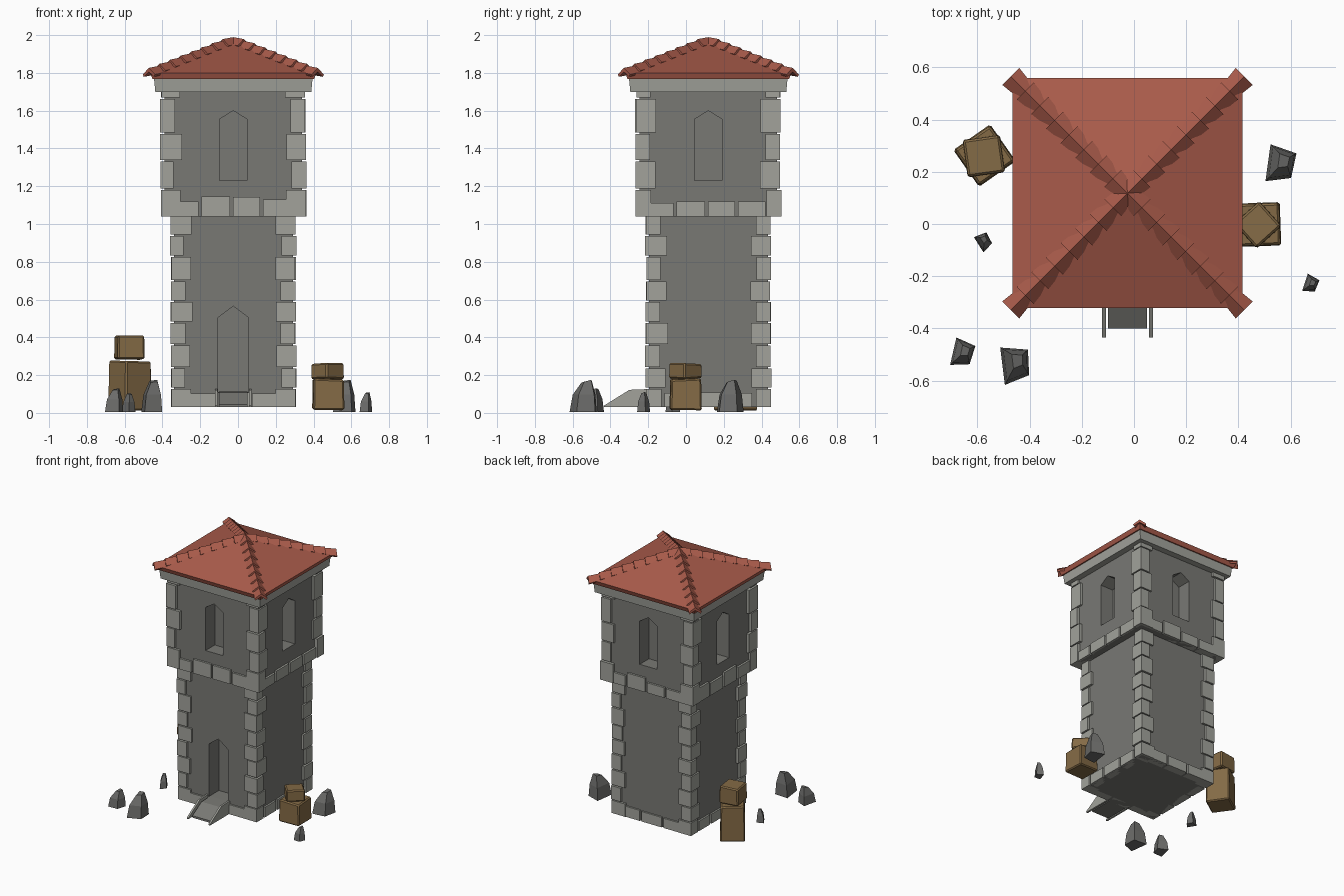
import bpy, bmesh, random
from math import pi, radians, atan2, hypot
from mathutils import Matrix, Vector

if "Cube" in bpy.data.objects:
    bpy.data.objects.remove(bpy.data.objects["Cube"])

random.seed(4)
CX, CY = -0.025, 0.118          # tower axis


def mat(name, rgb):
    m = bpy.data.materials.new(name)
    m.diffuse_color = (*rgb, 1)
    m.use_nodes = True
    m.node_tree.nodes["Principled BSDF"].inputs["Base Color"].default_value = m.diffuse_color
    return m


WALL = mat("wall_stone", (0.19, 0.19, 0.175))
TRIM = mat("trim_stone", (0.36, 0.365, 0.33))
ROOF = mat("roof_tile", (0.40, 0.105, 0.07))
WOOD = mat("wood", (0.23, 0.145, 0.06))
ROCK = mat("rock", (0.15, 0.15, 0.145))


def finish(name, bm, material):
    bmesh.ops.recalc_face_normals(bm, faces=bm.faces)
    me = bpy.data.meshes.new(name)
    bm.to_mesh(me)
    bm.free()
    ob = bpy.data.objects.new(name, me)
    bpy.context.collection.objects.link(ob)
    if material:
        me.materials.append(material)
    return ob


def side(k):
    return Matrix.Translation((CX, CY, 0)) @ Matrix.Rotation(k * pi / 2, 4, 'Z')


def loft(bm, rings, M=Matrix()):
    """Closed solid through rings that have equal point counts."""
    vs = [[bm.verts.new(M @ Vector(p)) for p in r] for r in rings]
    n = len(rings[0])
    for a, b in zip(vs, vs[1:]):
        for i in range(n):
            j = (i + 1) % n
            bm.faces.new((a[i], a[j], b[j], b[i]))
    bm.faces.new(vs[0][::-1])
    bm.faces.new(vs[-1])


def square(h, z):
    return [(-h, -h, z), (h, -h, z), (h, h, z), (-h, h, z)]


def box(bm, x0, x1, y0, y1, z0, z1, M=Matrix()):
    loft(bm, [[(x0, y0, z), (x1, y0, z), (x1, y1, z), (x0, y1, z)] for z in (z0, z1)], M)


def arch(bm, w, z0, z1, z2, half, depth, M):
    pts = [(-w, z0), (w, z0), (w, z1), (0, z2), (-w, z1)]
    loft(bm, [[(x, y, z) for x, z in pts] for y in (-half - 0.1, -half + depth)], M)


def wall(name, half, z0, z1, cutter_bm):
    bm = bmesh.new()
    loft(bm, [square(half, z0), square(half, z1)], side(0))
    ob = finish(name, bm, WALL)
    cut = finish(name + "_cutter", cutter_bm, WALL)
    cut.hide_render = True
    mod = ob.modifiers.new("openings", 'BOOLEAN')
    mod.operation, mod.solver, mod.object = 'DIFFERENCE', 'EXACT', cut
    dg = bpy.context.evaluated_depsgraph_get()
    me = bpy.data.meshes.new_from_object(ob.evaluated_get(dg))
    ob.modifiers.clear()
    ob.data = me
    bpy.data.objects.remove(cut)


# walls with recessed door and windows
c = bmesh.new()
arch(c, 0.08, 0.11, 0.505, 0.565, 0.315, 0.12, side(0))
wall("lower_wall", 0.315, 0.03, 1.05, c)
c = bmesh.new()
for k in range(4):
    arch(c, 0.072, 1.23, 1.555, 1.6, 0.365, 0.11, side(k))
wall("upper_wall", 0.365, 1.04, 1.71, c)


# corner stones, alternating long and short on each face
def quoins(name, half, levels):
    bm = bmesh.new()
    for k in range(4):
        for i, (z0, z1) in enumerate(zip(levels, levels[1:])):
            a, b = (0.108, 0.078) if (i + k) % 2 == 0 else (0.075, 0.105)
            a += random.uniform(-.008, .008)
            h = half + random.uniform(-.006, .002)
            box(bm, -h, -h + a, -h, -h + b, z0 + 0.004, z1 - 0.004, side(k))
    finish(name, bm, TRIM)


quoins("lower_corner_stones", 0.333, [.026, .13, .24, .36, .48, .59, .70, .83, .94, 1.044])
quoins("upper_corner_stones", 0.385, [1.036, 1.185, 1.335, 1.48, 1.665, 1.704])


# rows of stones along the foot of each storey
def course(name, half, z0, z1, edges, jitter):
    bm = bmesh.new()
    for k in range(4):
        for a, b in zip(edges, edges[1:]):
            box(bm, a + 0.008, b - 0.008, -half, -half + 0.06, z0,
                z1 + random.uniform(-jitter, jitter), side(k))
    finish(name, bm, TRIM)


course("base_stones", 0.328, 0.03, 0.105, [-.24, -.09, .09, .24], 0.004)
course("belt_stones", 0.38, 1.04, 1.13, [-.31, -.175, -.01, .15, .31], 0.02)

# cornice
bm = bmesh.new()
loft(bm, [square(0.413, 1.70), square(0.42, 1.775)], side(0))
finish("cornice", bm, TRIM)

# hipped roof
bm = bmesh.new()
loft(bm, [square(0.428, 1.768), square(0.44, 1.80), square(0.003, 1.972)], side(0))
finish("roof", bm, ROOF)

# overlapping chevron tiles down the hips
bm = bmesh.new()
run = 0.447 * 2 ** .5
drop = 0.172 / (0.44 * 2 ** .5)
N = 8
for k in range(4):
    M = side(k) @ Matrix.Rotation(pi / 4, 4, 'Z')
    for i in range(N):
        r0, r1 = max(0, i - 0.15) * run / N, (i + 1) * run / N
        rings = []
        for r, w, up in ((r0, 0.036, 0.004), (r1, 0.046, 0.016)):
            z = 1.972 - drop * r + up
            rings.append([(r, -w, z - .022), (r, 0, z + .013), (r, w, z - .022),
                          (r, w - .008, z - .034), (r, 0, z - .008), (r, -w + .008, z - .034)])
        loft(bm, rings, M)
finish("hip_tiles", bm, ROOF)

# door ramp with thin side curbs
bm = bmesh.new()
prof = [(-.40, .03), (-.40, .045), (-.29, .108), (-.19, .112), (-.19, .03)]
loft(bm, [[(x, y, z) for y, z in prof] for x in (-.10, .05)])
finish("door_ramp", bm, WALL)
bm = bmesh.new()
prof = [(-.435, .03), (-.435, .038), (-.30, .122), (-.20, .126), (-.20, .03)]
for x in (-.122, .058):
    loft(bm, [[(u, y, z) for y, z in prof] for u in (x, x + .014)])
finish("ramp_curbs", bm, TRIM)


# crates: slightly warped, bevelled boxes
def crate(name, x, y, z0, z1, s, angle, top):
    bm = bmesh.new()
    h = s / 2
    M = Matrix.Translation((x, y, 0)) @ Matrix.Rotation(radians(angle), 4, 'Z')
    loft(bm, [square(h, z0), square(h * top, z1)], M)
    for v in bm.verts:
        v.co.z += random.uniform(-.004, .004)
    bmesh.ops.bevel(bm, geom=bm.edges[:], offset=0.008, segments=1, affect='EDGES')
    finish(name, bm, WOOD)


crate("left_crate_lower", -.572, .262, .01, .275, .172, 35, 0.95)
crate("left_crate_upper", -.575, .26, .282, .408, .145, 8, 0.97)
crate("right_crate_lower", .478, -.002, .015, .178, .166, 2, 0.96)
crate("right_crate_upper", .474, -.003, .182, .262, .13, 42, 0.97)


# rocks: leaning faceted stumps with an off-centre crest
def rock(name, x, y, r, h, angle):
    bm = bmesh.new()
    base = [(-1, -.7), (.3, -1), (1, .1), (-.1, 1)]
    rings = [[(px * r * s + dx * r, py * r * s, z) for px, py in base]
             for s, dx, z in ((1, 0, 0.006), (.84, .06, .55 * h), (.38, .22, .92 * h))]
    for p, dz in zip(range(4), (0, .02, .08, .05)):
        a, b, z = rings[2][p]
        rings[2][p] = (a, b, z + dz * h)
    loft(bm, rings, Matrix.Translation((x, y, 0)) @ Matrix.Rotation(radians(angle), 4, 'Z'))
    finish(name, bm, ROCK)


for i, (x, y, r, h, a) in enumerate([
        (.555, .238, .074, .175, 20), (.675, -.225, .036, .11, 10), (-.58, -.065, .036, .105, 60),
        (-.66, -.487, .056, .13, 15), (-.463, -.53, .075, .175, 35)]):
    rock("rock_%d" % (i + 1), x, y, r, h, a)
